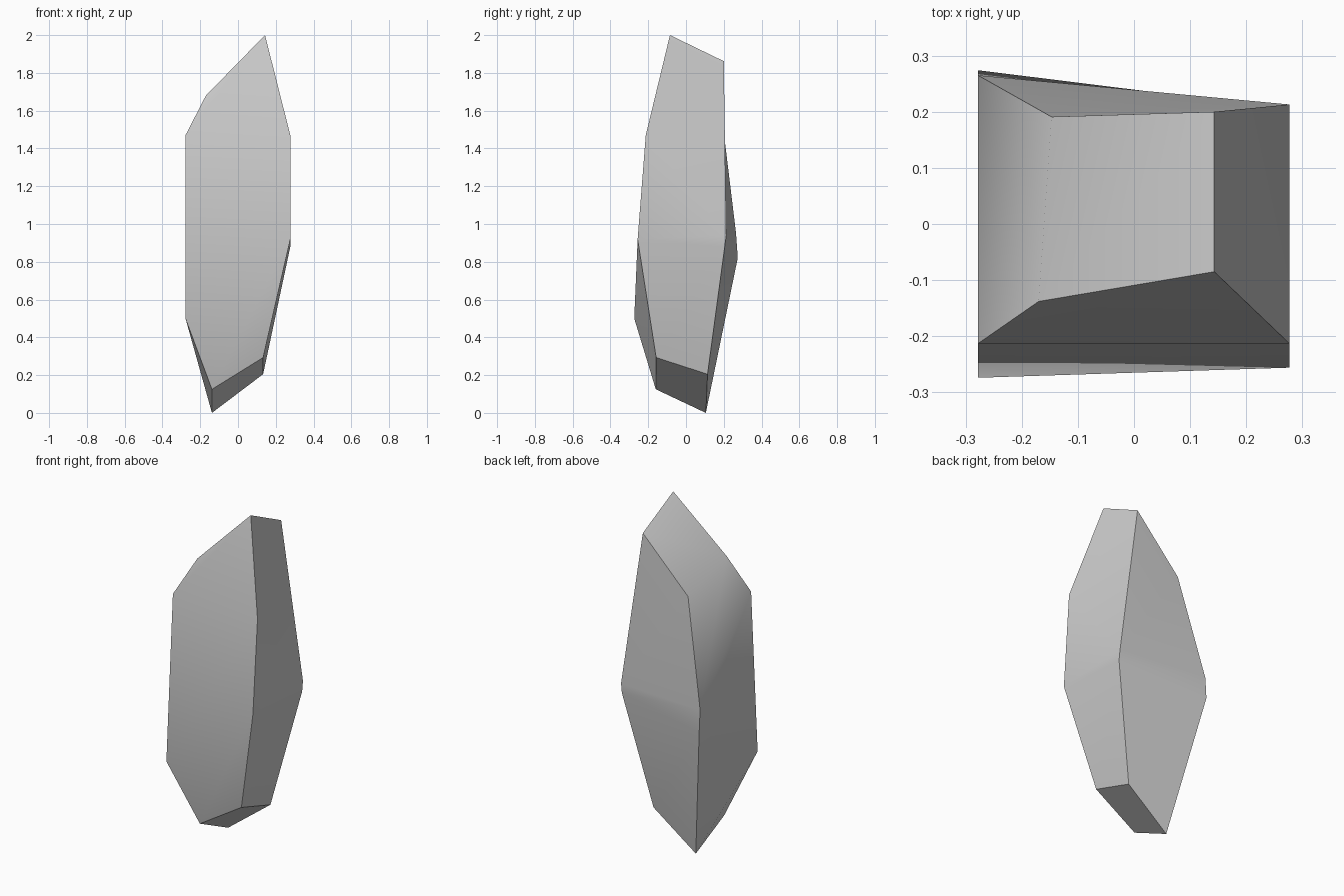
import bpy, bmesh, math

if "Cube" in bpy.data.objects:
    bpy.data.objects.remove(bpy.data.objects["Cube"])

# Rings from base to tip; each goes front-left, front-right, back-right, back-left
RINGS = [
    [(-0.138, -0.16, 0.125), (0.133, -0.158, 0.293), (0.133, 0.114, 0.205), (-0.138, 0.105, 0.0)],
    [(-0.278, -0.274, 0.50), (0.277, -0.256, 0.92), (0.277, 0.205, 0.88), (-0.278, 0.274, 0.82)],
    [(-0.278, -0.213, 1.47), (0.277, -0.213, 1.47), (0.277, 0.213, 0.94), (-0.278, 0.265, 0.95)],
    [(-0.17, -0.138, 1.68), (0.143, -0.085, 2.0), (0.143, 0.20, 1.862), (-0.147, 0.191, 1.56)],
]


def loft(name, rings):
    """Skin a stack of equal rings and cap both ends."""
    bm = bmesh.new()
    loops = [[bm.verts.new(p) for p in ring] for ring in rings]
    n = len(loops[0])
    for low, high in zip(loops, loops[1:]):
        for i in range(n):
            j = (i + 1) % n
            bm.faces.new((low[i], low[j], high[j], high[i]))
    bm.faces.new(loops[0][::-1])
    bm.faces.new(loops[-1])
    bmesh.ops.recalc_face_normals(bm, faces=bm.faces)
    mesh = bpy.data.meshes.new(name)
    bm.to_mesh(mesh)
    bm.free()
    obj = bpy.data.objects.new(name, mesh)
    bpy.context.collection.objects.link(obj)
    return obj


# Irregular four-sided crystal shard with slanted end cuts
shard = loft("crystal_shard", RINGS)
bpy.context.view_layer.objects.active = shard
shard.select_set(True)
bpy.ops.object.shade_smooth_by_angle(angle=math.radians(30))
